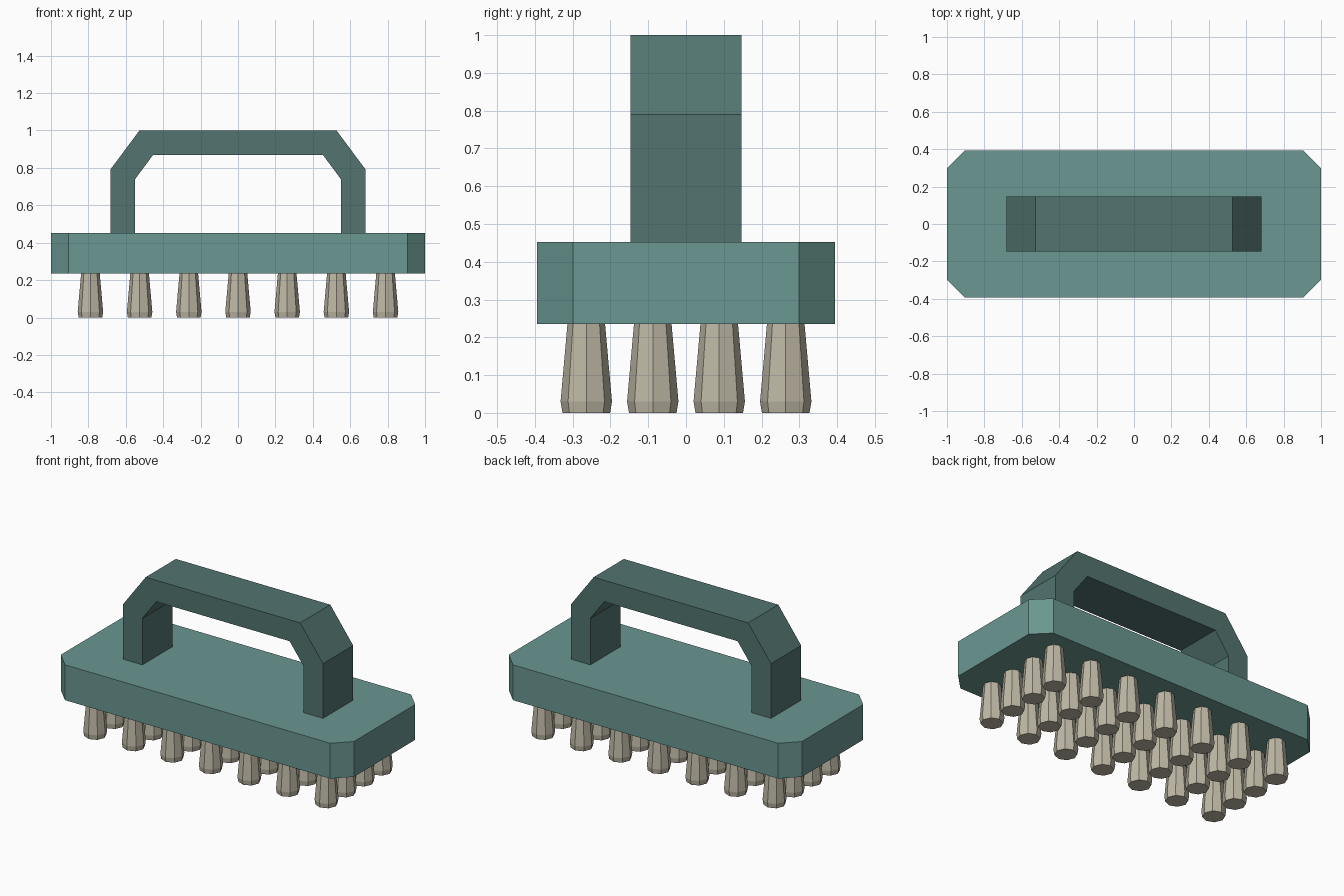
import bpy, bmesh
from math import cos, sin, pi

if "Cube" in bpy.data.objects:
    bpy.data.objects.remove(bpy.data.objects["Cube"])


def material(name, rgb):
    m = bpy.data.materials.new(name)
    m.diffuse_color = (*rgb, 1)
    m.use_nodes = True
    m.node_tree.nodes["Principled BSDF"].inputs["Base Color"].default_value = m.diffuse_color
    return m


def finish(bm, name, mat):
    bmesh.ops.recalc_face_normals(bm, faces=bm.faces)
    me = bpy.data.meshes.new(name)
    bm.to_mesh(me)
    bm.free()
    me.materials.append(mat)
    ob = bpy.data.objects.new(name, me)
    bpy.context.collection.objects.link(ob)
    return ob


def extrude_profile(name, points, offset, mat):
    """Extrude a closed outline of 3D points along an offset vector."""
    bm = bmesh.new()
    face = bm.faces.new([bm.verts.new(p) for p in points])
    out = bmesh.ops.extrude_face_region(bm, geom=[face], use_keep_orig=True)
    verts = [g for g in out["geom"] if isinstance(g, bmesh.types.BMVert)]
    bmesh.ops.translate(bm, vec=offset, verts=verts)
    return finish(bm, name, mat)


def add_lathe(bm, x, y, rings, sides):
    """Stack capped rings of (z, radius) around a vertical axis."""
    loops = [[bm.verts.new((x + r * cos(2 * pi * i / sides),
                            y + r * sin(2 * pi * i / sides), z))
              for i in range(sides)] for z, r in rings]
    for a, b in zip(loops, loops[1:]):
        for i in range(sides):
            j = (i + 1) % sides
            bm.faces.new((a[i], a[j], b[j], b[i]))
    bm.faces.new(loops[0][::-1])
    bm.faces.new(loops[-1])


base_mat = material("base_teal", (0.145, 0.31, 0.285))
handle_mat = material("handle_dark_teal", (0.085, 0.175, 0.16))
bristle_mat = material("bristle_beige", (0.52, 0.48, 0.38))

# Base block: rectangle with clipped corners
X, Y, C = 1.0, 0.394, 0.095
BOTTOM, TOP = 0.235, 0.453
outline = [(X, -Y + C), (X, Y - C), (X - C, Y), (-X + C, Y),
           (-X, Y - C), (-X, -Y + C), (-X + C, -Y), (X - C, -Y)]
extrude_profile("base", [(x, y, BOTTOM) for x, y in outline],
                (0, 0, TOP - BOTTOM), base_mat)

# Handle: mirrored half outline of the arch, feet sunk slightly into the base
W = 0.147
FOOT = TOP - 0.02
outer = [(0.683, FOOT), (0.683, 0.79), (0.527, 1.0)]
inner = [(0.55, FOOT), (0.55, 0.74), (0.455, 0.868)]
mirror = lambda pts: [(-x, z) for x, z in reversed(pts)]
arch = outer + mirror(outer) + [(-x, z) for x, z in inner] + inner[::-1]
extrude_profile("handle", [(x, -W, z) for x, z in arch], (0, 2 * W, 0), handle_mat)

# Bristle tufts: 7 x 4 grid of flared eight-sided pegs
bm = bmesh.new()
for col in range(7):
    for row in range(4):
        add_lathe(bm, (col - 3) * 0.263, (row - 1.5) * 0.176,
                  [(0, 0.063), (0.03, 0.068), (BOTTOM + 0.02, 0.048)], 8)
finish(bm, "bristle_tufts", bristle_mat)
